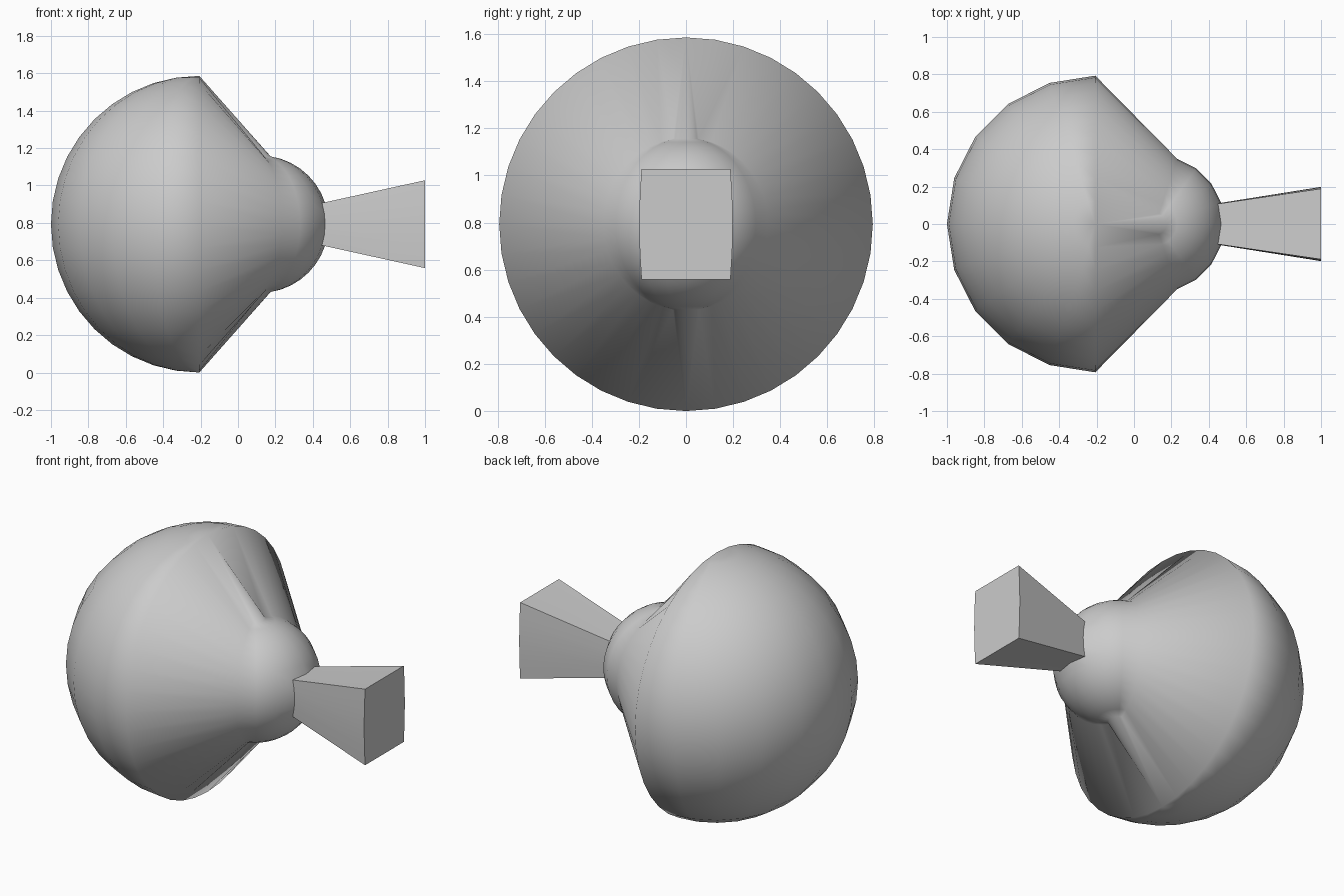
import bpy, bmesh
from math import sin, cos, radians
from mathutils import Vector

if "Cube" in bpy.data.objects:
    bpy.data.objects.remove(bpy.data.objects["Cube"])

SEG, RINGS, ZC = 20, 20, 0.793
BIG = (-0.207, 0.793)     # centre x, radius of the dome
SMALL = (0.117, 0.367)    # centre x, radius of the front bulb


def point(i, j):
    # Front longitudes belong to the bulb, back ones and both poles to the dome
    lon, theta = radians(i * 360 / SEG), radians(j * 180 / RINGS)
    cx, r = SMALL if cos(lon) > 0.1 and 0 < j < RINGS else BIG
    return Vector((cx + r * sin(theta) * cos(lon),
                   r * sin(theta) * sin(lon), ZC + r * cos(theta)))


bm = bmesh.new()
# Shared vertex grid: the cone flank and pole ridges bridge dome and bulb
top, bottom = bm.verts.new(point(0, 0)), bm.verts.new(point(0, RINGS))
grid = [[bm.verts.new(point(i, j)) for i in range(SEG)] for j in range(1, RINGS)]
patch = []
for i in range(SEG):
    k = (i + 1) % SEG
    bm.faces.new((top, grid[0][i], grid[0][k]))
    bm.faces.new((bottom, grid[-1][k], grid[-1][i]))
    for j in range(RINGS - 2):
        f = bm.faces.new((grid[j][i], grid[j + 1][i], grid[j + 1][k], grid[j][k]))
        if i in (0, 1, SEG - 1, SEG - 2) and 7 <= j <= 10 and i in (0, SEG - 1):
            patch.append(f)

# Flared tip pulled out of the bulb's nose and flattened at the end
res = bmesh.ops.extrude_face_region(bm, geom=patch)
for v in [g for g in res["geom"] if isinstance(g, bmesh.types.BMVert)]:
    v.co = Vector((1.0, v.co.y * 1.75, ZC + (v.co.z - ZC) * 2.07))
bmesh.ops.delete(bm, geom=[f for f in patch if f.is_valid], context='FACES')
bmesh.ops.recalc_face_normals(bm, faces=bm.faces)

mesh = bpy.data.meshes.new("bulb_body")
bm.to_mesh(mesh)
bm.free()
body = bpy.data.objects.new("bulb_body", mesh)
bpy.context.collection.objects.link(body)
bpy.context.view_layer.objects.active = body
body.select_set(True)
bpy.ops.object.shade_smooth_by_angle(angle=radians(60))
